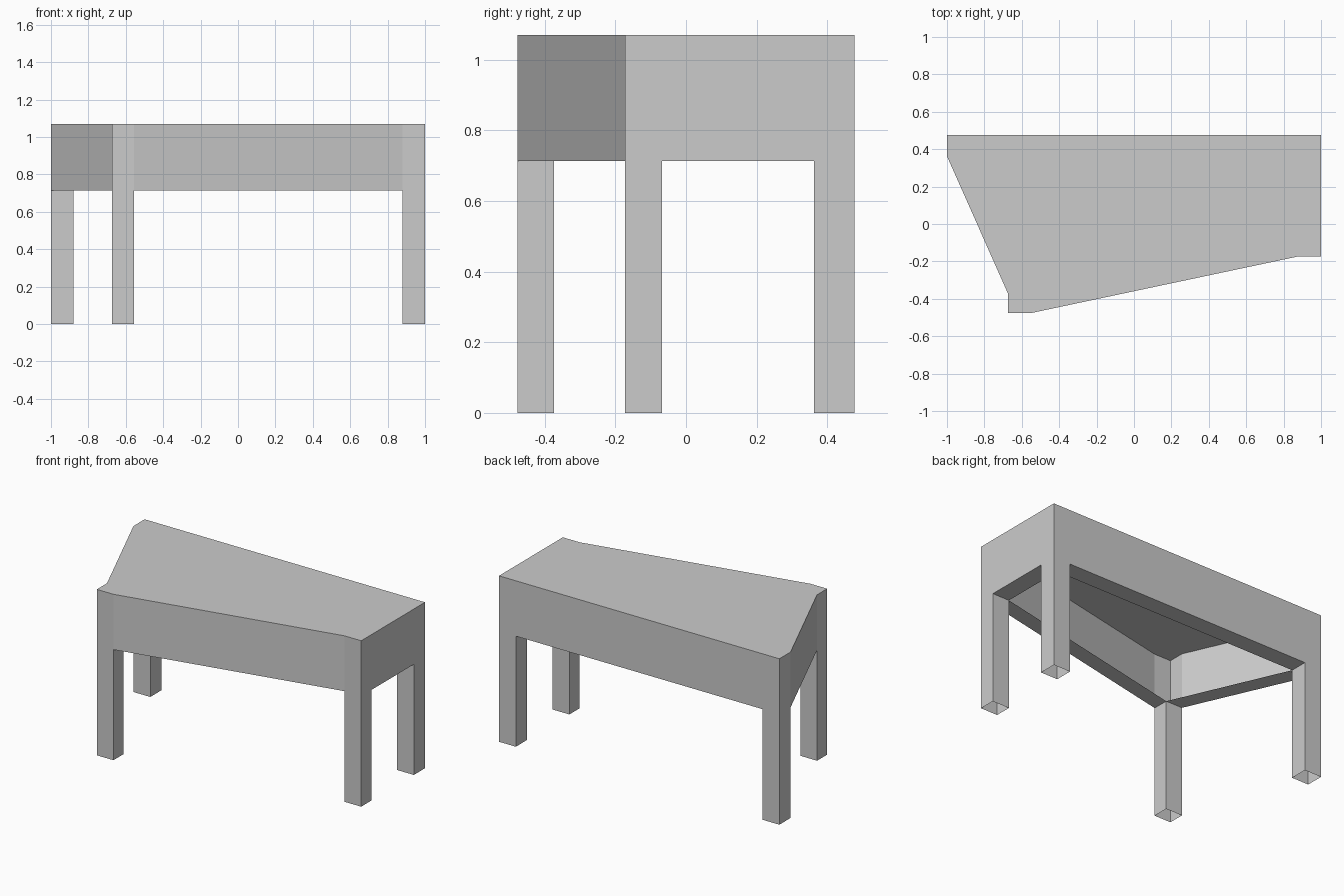
import bpy

if "Cube" in bpy.data.objects:
    bpy.data.objects.remove(bpy.data.objects["Cube"], do_unlink=True)

TOP, APRON = 1.07, 0.713

# Single grey finish
grey = bpy.data.materials.new("plain_grey")
grey.use_nodes = True
colour = (0.6, 0.6, 0.6, 1)
grey.diffuse_color = colour
grey.node_tree.nodes["Principled BSDF"].inputs["Base Color"].default_value = colour


def make(name, verts, faces):
    mesh = bpy.data.meshes.new(name)
    mesh.from_pydata(verts, [], faces)
    mesh.materials.append(grey)
    obj = bpy.data.objects.new(name, mesh)
    bpy.context.collection.objects.link(obj)
    return obj


def walls(outline, low, high):
    """Open upright walls around a counter-clockwise outline."""
    n = len(outline)
    verts = [(x, y, z) for z in (low, high) for x, y in outline]
    faces = [(i, (i + 1) % n, n + (i + 1) % n, n + i) for i in range(n)]
    return verts, faces


def corners(x0, x1, y0, y1):
    return [(x0, y0), (x1, y0), (x1, y1), (x0, y1)]


# Leg footprints, each counter-clockwise from its front -x corner
legs = {
    "front_right_leg": corners(-0.673, -0.555, -0.477, -0.374),
    "front_left_leg": corners(0.88, 1, -0.173, -0.068),
    "back_left_leg": corners(0.88, 1, 0.363, 0.477),
    "back_right_leg": corners(-1, -0.88, 0.363, 0.477),
}
fr, fl, bl, br = legs.values()

# Hollow legs, open at the foot
for name, footprint in legs.items():
    make(name, *walls(footprint, 0, APRON))

# Apron walls and tabletop wrap the outer corners of the legs
outline = [fr[0], fr[1], fl[0], fl[1], bl[2], br[3], br[0], fr[3]]
make("apron", *walls(outline, APRON, TOP))
make("tabletop", [(x, y, TOP) for x, y in outline], [range(len(outline))])

# Underside rims bridge neighbouring legs
rims = {
    "front_rim": (fr[1], fr[2], fl[3], fl[0]),
    "left_rim": (fl[2], fl[3], bl[0], bl[1]),
    "back_rim": (bl[3], bl[0], br[1], br[2]),
    "right_rim": (br[0], br[1], fr[2], fr[3]),
}
for name, strip in rims.items():
    make(name, [(x, y, APRON) for x, y in strip], [range(len(strip))])
